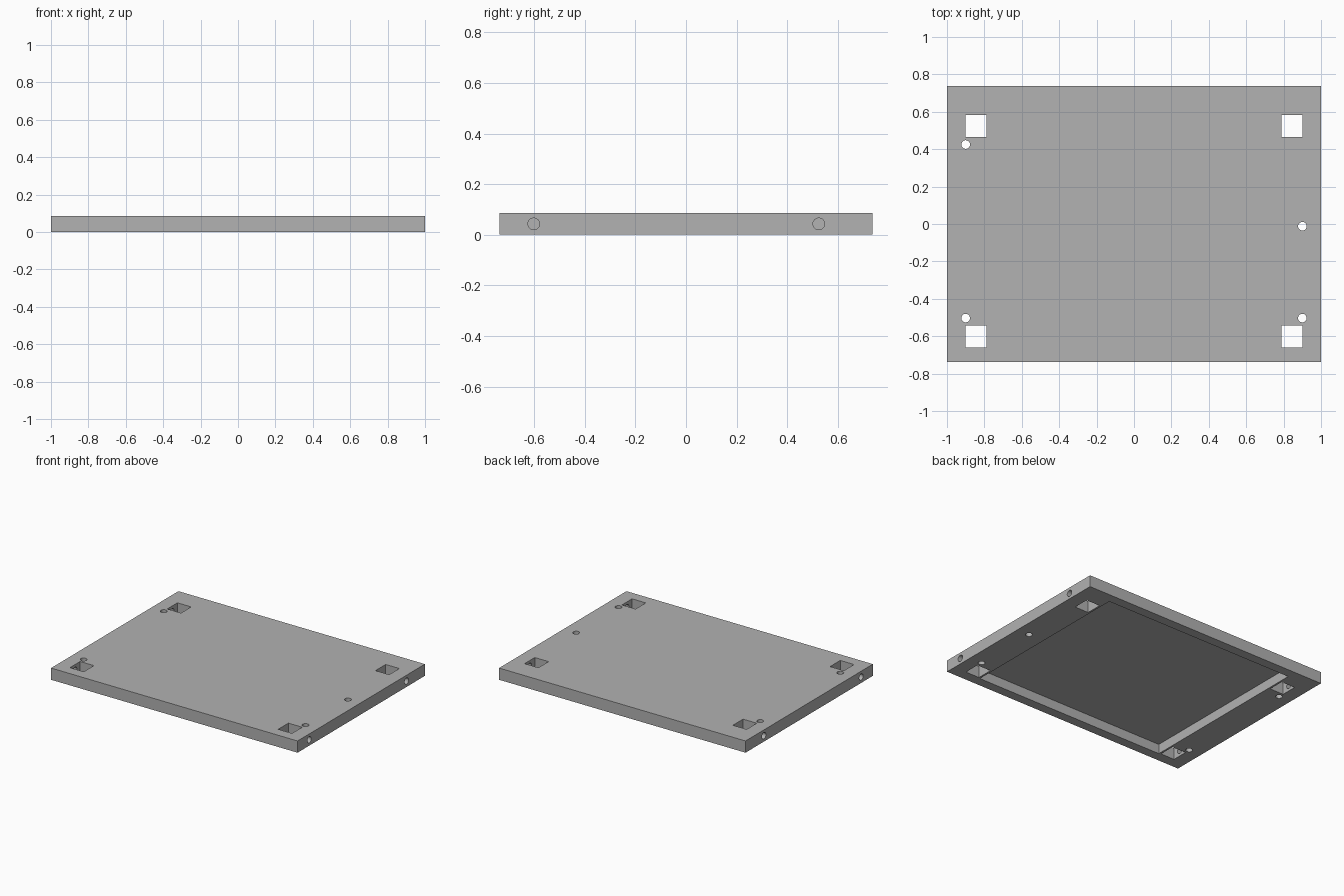
import bpy
import math

cube = bpy.data.objects.get("Cube")
if cube:
    bpy.data.objects.remove(cube, do_unlink=True)

HEIGHT, HALF_DEPTH = 0.086, 0.738

grey = bpy.data.materials.new("plain grey")
grey.use_nodes = True
colour = (0.445, 0.445, 0.445, 1)
grey.diffuse_color = colour
grey.node_tree.nodes["Principled BSDF"].inputs["Base Color"].default_value = colour


def box(name, x, y, z, sx, sy, sz):
    bpy.ops.mesh.primitive_cube_add(size=1, location=(x, y, z))
    ob = bpy.context.object
    ob.name = name
    ob.scale = (sx, sy, sz)
    bpy.ops.object.transform_apply(location=True, rotation=True, scale=True)
    ob.data.materials.append(grey)
    return ob


def rod(name, location, length, sideways=False):
    bpy.ops.mesh.primitive_cylinder_add(
        vertices=32, radius=0.023, depth=length, location=location,
        rotation=(0, math.pi / 2 if sideways else 0, 0))
    ob = bpy.context.object
    ob.name = name
    bpy.ops.object.transform_apply(location=True, rotation=True, scale=True)
    ob.data.materials.append(grey)
    return ob


# Main slab
panel = box("panel", 0, 0, HEIGHT / 2, 2, 2 * HALF_DEPTH, HEIGHT)

# Shallow tray hollowed into the underside
cutters = [box("underside_recess", 0, 0, 0, 1.55, 1.335, 0.14)]

# Square through-pockets, each reached by a bolt hole from the side
for side in (-1, 1):
    for y in (-0.602, 0.525):
        cutters.append(box("pocket", side * 0.845, y, HEIGHT / 2, 0.112, 0.118, 0.3))
        cutters.append(rod("side_bolt_hole", (side * 0.96, y, HEIGHT / 2), 0.2, True))

# Round vertical through-holes
for x, y in ((-0.9, 0.425), (-0.9, -0.503), (0.9, -0.012), (0.9, -0.503)):
    cutters.append(rod("round_hole", (x, y, HEIGHT / 2), 0.3))

# Cut everything out, then discard the cutters
bpy.ops.object.select_all(action="DESELECT")
bpy.context.view_layer.objects.active = panel
panel.select_set(True)
for cutter in cutters:
    cutter.hide_render = True
    mod = panel.modifiers.new("cut", "BOOLEAN")
    mod.operation = "DIFFERENCE"
    mod.solver = "EXACT"
    mod.object = cutter
    bpy.ops.object.modifier_apply(modifier=mod.name)
    bpy.data.objects.remove(cutter, do_unlink=True)

bpy.ops.object.shade_smooth_by_angle(angle=math.radians(30))
